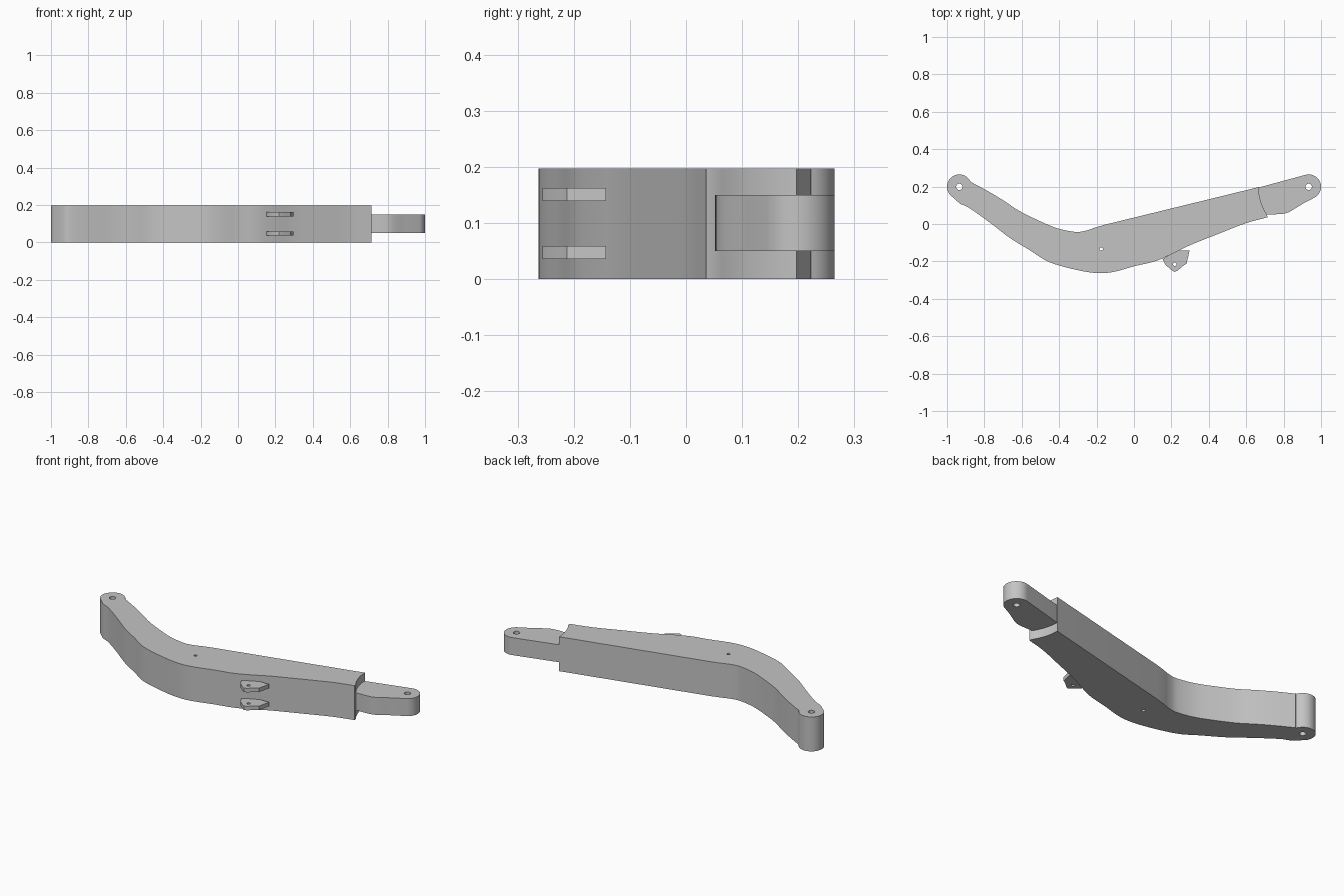
import bpy, bmesh
from math import radians, cos, sin
from mathutils import Vector

cube = bpy.data.objects.get("Cube")
if cube:
    bpy.data.objects.remove(cube, do_unlink=True)

metal = bpy.data.materials.new("plain_grey")
metal.use_nodes = True
grey = (0.55, 0.55, 0.55, 1)
metal.diffuse_color = grey
metal.node_tree.nodes["Principled BSDF"].inputs["Base Color"].default_value = grey

LEFT_PIN, RIGHT_PIN = (-0.934, 0.199), (0.934, 0.199)
EYE, PIN_HOLE, SMALL_HOLE = 0.066, 0.017, 0.009
HEIGHT = 0.197


def arc(centre, r, start, end, n=24):
    steps = [radians(start + (end - start) * i / n) for i in range(n + 1)]
    return [(centre[0] + r * cos(a), centre[1] + r * sin(a)) for a in steps]


def smooth_path(points, n=5):
    """Catmull-Rom path through the given points."""
    p = [Vector(q) for q in points]
    p = [2 * p[0] - p[1]] + p + [2 * p[-1] - p[-2]]
    out = []
    for a, b, c, d in zip(p, p[1:], p[2:], p[3:]):
        for i in range(n):
            t = i / n
            out.append(tuple(0.5 * (2 * b + (c - a) * t + (2 * a - 5 * b + 4 * c - d) * t * t
                                    + (3 * b - a - 3 * c + d) * t ** 3)))
    return out + [tuple(p[-2])]


def plate(name, outline, holes, z0, z1):
    """Extrude a flat outline with round holes into a solid plate."""
    curve = bpy.data.curves.new(name, 'CURVE')
    curve.dimensions, curve.fill_mode = '2D', 'BOTH'
    curve.extrude = (z1 - z0) / 2
    for loop in [outline] + [arc(c, r, 0, 345, 23) for c, r in holes]:
        spline = curve.splines.new('POLY')
        spline.points.add(len(loop) - 1)
        for point, (x, y) in zip(spline.points, loop):
            point.co = (x, y, 0, 1)
        spline.use_cyclic_u = True
    temp = bpy.data.objects.new(name + "_profile", curve)
    bpy.context.collection.objects.link(temp)
    bpy.context.view_layer.update()
    mesh = bpy.data.meshes.new_from_object(
        temp.evaluated_get(bpy.context.evaluated_depsgraph_get()))
    bpy.data.objects.remove(temp, do_unlink=True)
    bm = bmesh.new()
    bm.from_mesh(mesh)
    bmesh.ops.translate(bm, verts=bm.verts, vec=(0, 0, (z0 + z1) / 2))
    bmesh.ops.remove_doubles(bm, verts=bm.verts, dist=0.0001)
    bmesh.ops.recalc_face_normals(bm, faces=bm.faces)
    bm.to_mesh(mesh)
    bm.free()
    mesh.name = name
    mesh.materials.clear()
    mesh.materials.append(metal)
    obj = bpy.data.objects.new(name, mesh)
    bpy.context.collection.objects.link(obj)
    bpy.ops.object.select_all(action='DESELECT')
    obj.select_set(True)
    bpy.context.view_layer.objects.active = obj
    bpy.ops.object.shade_smooth_by_angle(angle=radians(30))
    return obj


# Bent arm body with a round eye at one end and a hollow shoulder at the other
lower_edge = smooth_path([
    (-0.93, 0.108), (-0.878, 0.084), (-0.77, 0.007), (-0.664, -0.074), (-0.557, -0.14),
    (-0.45, -0.205), (-0.29, -0.249), (-0.183, -0.263), (-0.1, -0.254), (0.004, -0.225),
    (0.11, -0.2), (0.2, -0.162), (0.298, -0.114), (0.458, -0.05), (0.597, 0.004),
    (0.714, 0.036)])
upper_edge = smooth_path([
    (0.666, 0.197), (-0.157, -0.004)], 1) + smooth_path([
    (-0.21, -0.02), (-0.263, -0.037), (-0.317, -0.042), (-0.41, -0.023), (-0.5, 0.014),
    (-0.61, 0.068), (-0.7, 0.127), (-0.78, 0.175), (-0.869, 0.223)])
shoulder = arc(RIGHT_PIN, 0.268, 216, 181, 12)[1:-1]
plate("arm_body",
      lower_edge + shoulder + upper_edge + arc(LEFT_PIN, EYE, 20, 218),
      [(LEFT_PIN, PIN_HOLE), ((-0.175, -0.134), SMALL_HOLE)], 0, HEIGHT)

# Thinner tongue with its own eye
tongue_edge = smooth_path([(0.712, 0.052), (0.778, 0.053), (0.826, 0.063), (0.9, 0.107)])
plate("end_tongue",
      tongue_edge + arc(RIGHT_PIN, EYE, -55, 106) + arc(RIGHT_PIN, 0.27, 181, 213, 12),
      [(RIGHT_PIN, PIN_HOLE)], 0.05, 0.15)

# Pair of small lugs on the outside of the bend
lug = [(0.228, -0.143), (0.153, -0.188), (0.169, -0.219), (0.205, -0.25), (0.218, -0.256),
       (0.232, -0.25), (0.265, -0.222), (0.281, -0.212), (0.297, -0.143)]
for name, z in (("lower_lug", 0.036), ("upper_lug", 0.139)):
    plate(name, lug, [((0.218, -0.215), SMALL_HOLE)], z, z + 0.023)
